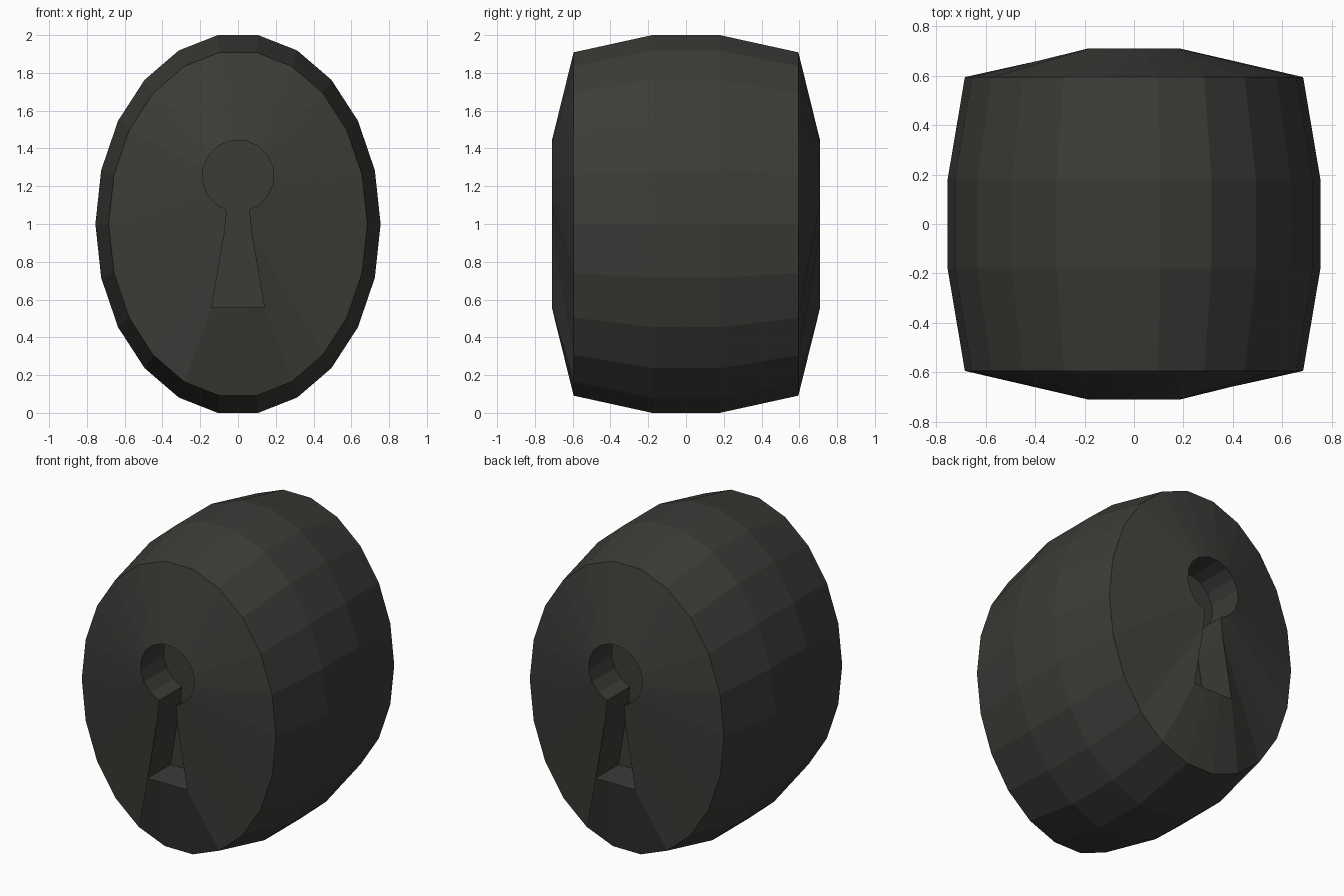
import bpy, bmesh
from math import sin, cos, radians, pi

if "Cube" in bpy.data.objects:
    bpy.data.objects.remove(bpy.data.objects["Cube"])

N = 22


def oval(a, b, y):
    """Oval ring, starting just right of the bottom, going counter-clockwise."""
    return [(a * cos(t), y, 1 + b * sin(t))
            for t in (-pi / 2 + (i + 0.5) * 2 * pi / N for i in range(N))]


def keyhole(y):
    """Keyhole outline matched point for point to the oval ring."""
    half = [(0.047, 0.557), (0.14, 0.557), (0.072, 0.95)]
    for i in range(8):
        t = radians(-72 + i * 21.6)
        half.append((0.19 * cos(t), 1.255 + 0.19 * sin(t)))
    return [(x, y, z) for x, z in half] + [(-x, y, z) for x, z in reversed(half)]


# Bead body: recess floor, keyhole rim, end rim, belly, then the same mirrored
profiles = [
    keyhole(-0.48), keyhole(-0.71), oval(0.685, 0.918, -0.595), oval(0.755, 1.01, -0.18),
    oval(0.755, 1.01, 0.18), oval(0.685, 0.918, 0.595), keyhole(0.71), keyhole(0.48),
]
bm = bmesh.new()
rings = [[bm.verts.new(p) for p in ring] for ring in profiles]
for r0, r1 in zip(rings, rings[1:]):
    for i in range(N):
        j = (i + 1) % N
        bm.faces.new((r0[i], r0[j], r1[j], r1[i]))
bm.faces.new(rings[0])
bm.faces.new(list(reversed(rings[-1])))
bmesh.ops.recalc_face_normals(bm, faces=bm.faces)

mesh = bpy.data.meshes.new("keyhole_bead")
bm.to_mesh(mesh)
bm.free()
bead = bpy.data.objects.new("keyhole_bead", mesh)
bpy.context.collection.objects.link(bead)

# Dark charcoal colour
mat = bpy.data.materials.new("charcoal")
mat.diffuse_color = (0.045, 0.044, 0.039, 1)
mat.use_nodes = True
mat.node_tree.nodes["Principled BSDF"].inputs["Base Color"].default_value = mat.diffuse_color
mesh.materials.append(mat)
